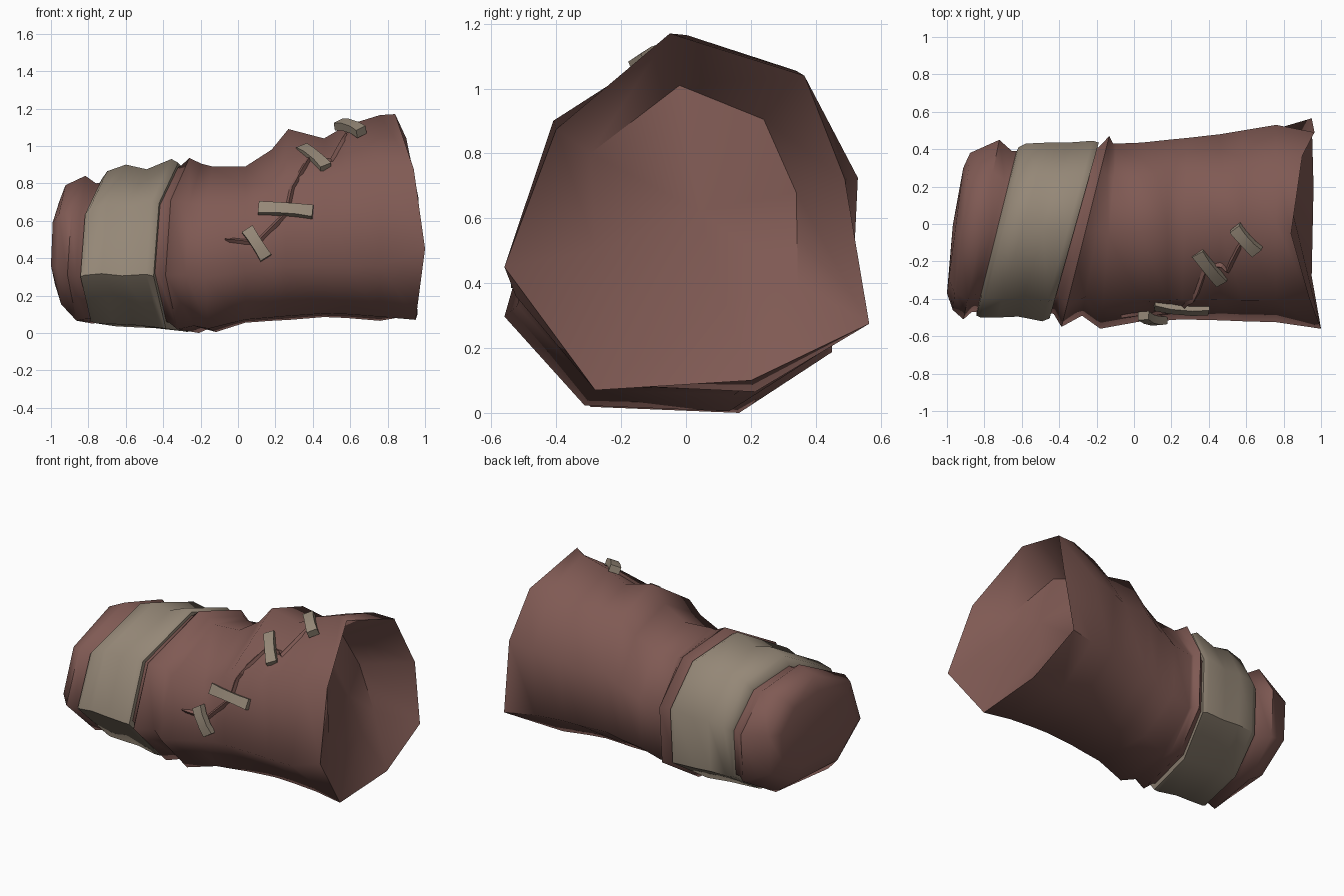
import bpy, bmesh, math
from mathutils import Vector
from mathutils.bvhtree import BVHTree

if "Cube" in bpy.data.objects:
    bpy.data.objects.remove(bpy.data.objects["Cube"])


def material(name, rgb):
    m = bpy.data.materials.new(name)
    m.diffuse_color = (*rgb, 1)
    m.use_nodes = True
    m.node_tree.nodes["Principled BSDF"].inputs["Base Color"].default_value = m.diffuse_color
    return m


leather = material("brown leather", (0.215, 0.102, 0.088))
cloth = material("tan cloth", (0.30, 0.245, 0.185))

# Eight-sided cross-section in unit bounds (y, z)
SECTION = [(0, .33), (.25, .02), (.7, 0), (.98, .2), (1, .6), (.82, .9), (.5, 1), (.11, .76)]


def ring(x, slant, y0, y1, z0, z1):
    pts = []
    for i, (u, v) in enumerate(SECTION):
        y = y0 + u * (y1 - y0)
        z = z0 + v * (z1 - z0)
        if i == 0:
            z = min(z, .36)  # the front fold runs level along the sleeve
        pts.append(Vector((x + slant * y, y, z)))
    return pts


def finish(bm, name, mat, angle=35):
    bmesh.ops.recalc_face_normals(bm, faces=bm.faces)
    me = bpy.data.meshes.new(name)
    bm.to_mesh(me)
    bm.free()
    ob = bpy.data.objects.new(name, me)
    bpy.context.collection.objects.link(ob)
    me.materials.append(mat)
    bpy.ops.object.select_all(action='DESELECT')
    ob.select_set(True)
    bpy.context.view_layer.objects.active = ob
    bpy.ops.object.shade_smooth_by_angle(angle=math.radians(angle))
    return ob


def loft(name, rings, mat, angle=35, closed=False, bulge=0):
    """Skin a list of rings; cap both ends, or join last to first."""
    bm = bmesh.new()
    rows = [[bm.verts.new(p) for p in r] for r in rings]
    pairs = list(zip(rows, rows[1:]))
    if closed:
        pairs.append((rows[-1], rows[0]))
    for a, b in pairs:
        n = len(a)
        for i in range(n):
            j = (i + 1) % n
            bm.faces.new((a[i], a[j], b[j], b[i]))
    if not closed:
        for r, push in ((rows[0], -bulge * .4), (rows[-1], bulge)):
            mid = bm.verts.new(sum((v.co for v in r), Vector()) / len(r) + Vector((push, 0, 0)))
            for i in range(len(r)):
                bm.faces.new((r[i], r[(i + 1) % len(r)], mid))
    return finish(bm, name, mat, angle)


# Flared open mouth and the slanted, recessed inner end
mouth = [Vector(p) for p in (
    (1.0, -.56, .45), (.95, -.28, .07), (.96, .2, .1), (.95, .565, .275),
    (.965, .49, .72), (.90, .365, 1.04), (.84, -.05, 1.17), (.94, -.40, .875))]
inner = [Vector((.99 - .23 * y - .37 * z, y, z)) for y, z in (
    (-.28, .50), (-.12, .335), (.12, .345), (.345, .40),
    (.34, .68), (.24, .905), (-.02, 1.01), (-.295, .80))]

# Wrinkled leather sleeve: x, slant, y min, y max, z min, z max
body_rings = [ring(*r) for r in (
    (-.952, .13, -.37, .30, .25, .70),
    (-.918, .11, -.46, .38, .14, .79),
    (-.81, .20, -.51, .45, .05, .84),
    (-.75, .25, -.47, .39, .06, .80),
    (-.50, .28, -.47, .40, .06, .84),
    (-.30, .27, -.48, .41, .04, .89),
    (-.25, .25, -.55, .47, 0, .935),
    (-.19, .18, -.49, .43, .02, .905),
    (-.13, .09, -.56, .43, .005, .89),
    (.04, 0, -.52, .435, .055, .89),
    (.18, 0, -.515, .45, .065, .98),
    (.27, .03, -.51, .46, .07, 1.09),
    (.46, 0, -.515, .48, .085, 1.04),
    (.58, 0, -.52, .50, .08, 1.11),
    (.76, 0, -.525, .53, .065, 1.165))]
sleeve = loft("leather_sleeve", body_rings + [mouth, inner], leather, 62, bulge=.04)

# Wide cloth strap wrapped at a slant
strap_rings = [ring(*r) for r in (
    (-.725, .25, -.46, .39, .07, .80),
    (-.72, .25, -.49, .41, .045, .82),
    (-.69, .26, -.50, .43, .035, .865),
    (-.59, .28, -.50, .435, .03, .90),
    (-.48, .28, -.495, .435, .025, .875),
    (-.345, .28, -.52, .445, .01, .93),
    (-.31, .28, -.505, .435, .005, .91),
    (-.31, .28, -.46, .40, .06, .87))]
loft("cloth_strap", strap_rings, cloth, 50, closed=True)

# Torn seam lying on the sleeve surface
tree = BVHTree.FromObject(sleeve, bpy.context.evaluated_depsgraph_get())


def on_surface(x, z):
    hit, normal, _, _ = tree.ray_cast(Vector((x, -2, z)), Vector((0, 1, 0)))
    if hit is None:
        hit, normal, _, _ = tree.find_nearest(Vector((x, -.1, z)))
    return hit, normal


def seam(name, path, width):
    samples = []
    for (x0, z0), (x1, z1) in zip(path, path[1:]):
        for k in range(4):
            t = k / 4
            samples.append(on_surface(x0 + t * (x1 - x0), z0 + t * (z1 - z0)))
    samples.append(on_surface(*path[-1]))
    rows = []
    for i, (p, n) in enumerate(samples):
        along = samples[min(i + 1, len(samples) - 1)][0] - samples[max(i - 1, 0)][0]
        side = n.cross(along).normalized()
        w = width * (.25 if i in (0, len(samples) - 1) else 1)
        rows.append([p + side * w - n * .01, p + n * .016, p - side * w - n * .01])
    loft(name, rows, leather, 20)


seam("torn_seam", [(-.07, .50), (.10, .48), (.26, .64), (.29, .78), (.38, .93),
                   (.50, .92), (.58, 1.06)], .022)


# Bowed stitches bridging the seam
def stitch(name, a, b, normal, width=.034, thick=.045):
    a, b, up = Vector(a), Vector(b), Vector(normal).normalized()
    side = (b - a).cross(up).normalized()
    up = side.cross(b - a).normalized()
    rows = []
    for t, s, lift in ((0, 1.0, .0), (.3, .9, .012), (.7, .9, .012), (1, 1.0, 0)):
        p = a.lerp(b, t) + up * lift
        rows.append([p + side * (sx * width * s) + up * (sz * thick / 2)
                     for sx, sz in ((-1, -1), (1, -1), (1, 1), (-1, 1))])
    loft(name, rows, cloth, 25)


STITCHES = [
    ((.05, -.49, .555), (.15, -.515, .40), (0, -1, .1)),
    ((.11, -.43, .665), (.40, -.455, .645), (0, -.9, .4)),
    ((.34, -.15, .985), (.47, -.31, .88), (0, -.6, .8)),
    ((.54, -.02, 1.115), (.66, -.15, 1.075), (-.1, -.45, .9))]
for i, s in enumerate(STITCHES):
    stitch(f"stitch_{i + 1}", *s)
